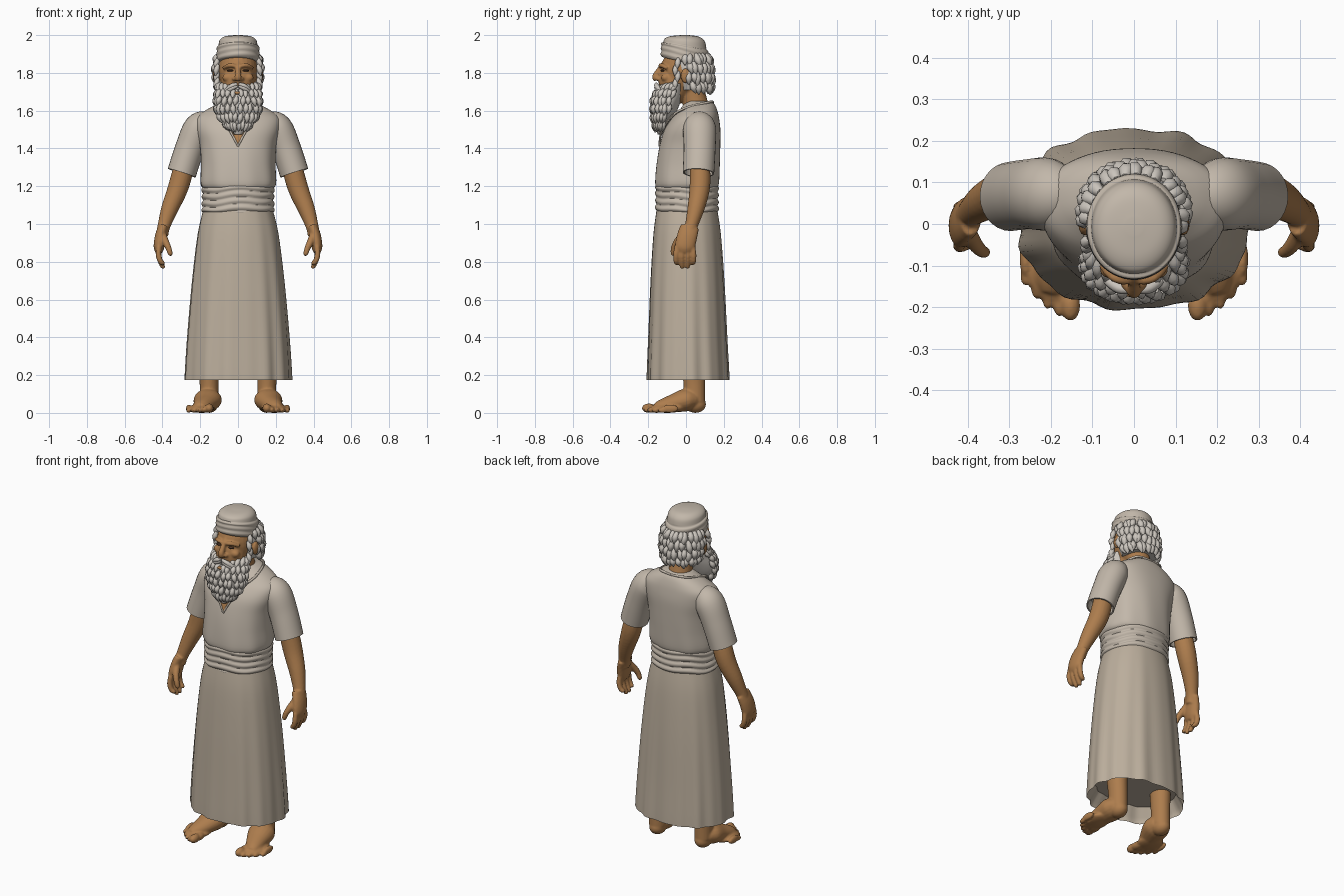
import bpy, bmesh, math, random
from mathutils import Vector

random.seed(4)
cube = bpy.data.objects.get("Cube")
if cube:
    bpy.data.objects.remove(cube)


def material(name, rgb):
    m = bpy.data.materials.new(name)
    m.use_nodes = True
    m.diffuse_color = (*rgb, 1)
    m.node_tree.nodes["Principled BSDF"].inputs["Base Color"].default_value = (*rgb, 1)
    return m


SKIN = material("warm_skin", (0.42, 0.205, 0.075))
EYE = material("dark_eye", (0.07, 0.035, 0.02))
CLOTH = material("tunic_linen", (0.54, 0.475, 0.4))
SKIRT = material("skirt_linen", (0.5, 0.425, 0.335))
HAIR = material("white_hair", (0.6, 0.56, 0.51))


def resample(rows, steps):
    """Smooth curve through rows of numbers."""
    out = []
    for i in range(len(rows) - 1):
        a, b = rows[max(i - 1, 0)], rows[i]
        c, d = rows[i + 1], rows[min(i + 2, len(rows) - 1)]
        for s in range(steps):
            t = s / steps
            out.append([q + t / 2 * (r - p + t * (2 * p - 5 * q + 4 * r - s4 + t * (3 * (q - r) + s4 - p)))
                        for p, q, r, s4 in zip(a, b, c, d)])
    return out + [list(rows[-1])]


def bridge(bm, rings):
    loops = [[bm.verts.new(p) for p in ring] for ring in rings]
    n = len(loops[0])
    for lo, hi in zip(loops, loops[1:]):
        for i in range(n):
            bm.faces.new((lo[i], lo[(i + 1) % n], hi[(i + 1) % n], hi[i]))
    bm.faces.new(loops[0][::-1])
    bm.faces.new(loops[-1])


def on_ring(row, a, power=1.0, ripple=None):
    """Point on an upright ring given as (z, centre y, half width, half depth)."""
    z, cy, rx, ry = row
    k = 1 + (ripple(a, z) if ripple else 0)
    c, s = math.cos(a), math.sin(a)
    return Vector((rx * k * math.copysign(abs(c) ** power, c),
                   cy + ry * k * math.copysign(abs(s) ** power, s), z))


def loft(bm, rows, steps=4, n=56, power=1.0, ripple=None):
    bridge(bm, [[on_ring(r, math.tau * i / n, power, ripple) for i in range(n)]
                for r in resample(rows, steps)])


def tube(bm, rows, steps=4, n=14, flat=1.0, ref=(0, 1, 0), hollow=False):
    """Sweep along rows of (x, y, z, radius); flat widens it along ref."""
    rows = resample(rows, steps)
    pts = [Vector(r[:3]) for r in rows]
    rings = []

    def ring(p, t, r):
        u = Vector(ref)
        u = (u - t * u.dot(t)).normalized()
        v = t.cross(u)
        return [p + u * math.cos(math.tau * i / n) * r * flat + v * math.sin(math.tau * i / n) * r
                for i in range(n)]
    for i, p in enumerate(pts):
        t = (pts[min(i + 1, len(pts) - 1)] - pts[max(i - 1, 0)]).normalized()
        rings.append(ring(p, t, rows[i][3]))
    if hollow:
        r = rows[-1][3] * 0.9
        rings += [ring(p, t, r), ring(p - t * 0.06, t, r)]
    bridge(bm, rings)


def blob(bm, centre, size):
    made = bmesh.ops.create_uvsphere(bm, u_segments=24, v_segments=16, radius=1)["verts"]
    for v in made:
        v.co = Vector(centre) + Vector(a * b for a, b in zip(v.co, size))


def finish(name, bm, mat, mirror=False, voxel=0, angle=45):
    bmesh.ops.recalc_face_normals(bm, faces=bm.faces)
    mesh = bpy.data.meshes.new(name)
    bm.to_mesh(mesh)
    bm.free()
    mesh.materials.append(mat)
    ob = bpy.data.objects.new(name, mesh)
    bpy.context.collection.objects.link(ob)
    bpy.ops.object.select_all(action="DESELECT")
    ob.select_set(True)
    bpy.context.view_layer.objects.active = ob
    bpy.ops.object.shade_smooth_by_angle(angle=math.radians(angle))
    if mirror:
        ob.modifiers.new("mirror", "MIRROR").use_mirror_merge = False
    if voxel:
        r = ob.modifiers.new("merge", "REMESH")
        r.mode, r.voxel_size, r.use_smooth_shade = "VOXEL", voxel, True
        s = ob.modifiers.new("soften", "SMOOTH")
        s.factor, s.iterations = 0.5, 3
    return ob


# Skirt with soft pleats and a turned-in hem
bm = bmesh.new()
loft(bm, [(0.26, 0.012, 0.24, 0.18), (0.2, 0.012, 0.275, 0.212), (0.188, 0.012, 0.28, 0.217), (0.4, 0.01, 0.268, 0.208),
          (0.7, 0.008, 0.243, 0.195), (0.95, 0.006, 0.213, 0.178), (1.09, 0.005, 0.18, 0.158)],
     steps=5, n=96, power=0.9,
     ripple=lambda a, z: (1.15 - z) * (0.018 * math.sin(11 * a + 1) + 0.014 * math.sin(17 * a)))
finish("skirt", bm, SKIRT)

# Wrapped sash made of overlapping rolls
bm = bmesh.new()
loft(bm, [(1.06, 0.005, 0.18, 0.158), (1.075, 0.005, 0.188, 0.164), (1.13, 0.005, 0.186, 0.163),
          (1.19, 0.005, 0.188, 0.164), (1.205, 0.005, 0.18, 0.158)], steps=10, n=72, power=0.92,
     ripple=lambda a, z: 0.055 * abs(math.sin(math.pi * (z - 1.06) / 0.036 + 0.7 * math.sin(2 * a + 1)
                                              + 0.4 * math.sin(5 * a))) - 0.02)
finish("sash", bm, CLOTH, angle=60)

# Tunic body
bm = bmesh.new()
loft(bm, [(1.185, 0.005, 0.18, 0.155), (1.215, 0.005, 0.2, 0.168), (1.32, 0.012, 0.197, 0.167), (1.42, 0.022, 0.203, 0.16),
          (1.5, 0.034, 0.222, 0.148), (1.56, 0.05, 0.222, 0.125), (1.6, 0.064, 0.175, 0.102),
          (1.632, 0.07, 0.115, 0.083), (1.65, 0.07, 0.08, 0.065)], steps=5, n=64, power=0.88,
     ripple=lambda a, z: 0.012 * math.sin(9 * a + 6 * z) * max(0, 1.5 - z) / 0.3)
tunic = finish("tunic", bm, CLOTH, angle=60)

# Short sleeves
bm = bmesh.new()
tube(bm, [(0.15, 0.07, 1.545, 0.055), (0.205, 0.072, 1.51, 0.08), (0.255, 0.072, 1.4, 0.078),
          (0.298, 0.066, 1.27, 0.077)], steps=6, n=28, flat=1.08, hollow=True)
finish("sleeves", bm, CLOTH, mirror=True)

# Open neck: skin triangle lying on the chest, with a rolled edge
bm = bmesh.new()
rows = 12
for i in range(rows):
    z0, z1 = (1.42 + 0.15 * k / rows for k in (i, i + 1))
    w0, w1 = (0.075 * k / rows + 0.001 for k in (i, i + 1))
    bm.faces.new([bm.verts.new(p) for p in ((-w0, -0.2, z0), (w0, -0.2, z0), (w1, -0.2, z1), (-w1, -0.2, z1))])
bmesh.ops.remove_doubles(bm, verts=bm.verts, dist=0.0005)
patch = finish("neck_opening", bm, SKIN)
wrap = patch.modifiers.new("fit", "SHRINKWRAP")
wrap.target, wrap.offset, wrap.wrap_mode = tunic, 0.004, "ABOVE_SURFACE"
bm = bmesh.new()
tube(bm, [(0, -0.142, 1.413, 0.005), (0.04, -0.128, 1.49, 0.006), (0.085, -0.075, 1.57, 0.007),
          (0.12, 0.0, 1.615, 0.007), (0.09, 0.12, 1.645, 0.007), (0, 0.142, 1.645, 0.007)], steps=6, n=8, ref=(1, 0, 0.3))
finish("collar_edge", bm, CLOTH, mirror=True)

# Arms and hands
bm = bmesh.new()
tube(bm, [(0.27, 0.07, 1.37, 0.05), (0.3, 0.075, 1.25, 0.055), (0.325, 0.07, 1.17, 0.053), (0.362, 0.052, 1.08, 0.045),
          (0.392, 0.028, 0.99, 0.034), (0.402, 0.015, 0.94, 0.033)], n=20)
tube(bm, [(0.395, 0.02, 0.985, 0.028), (0.41, 0.006, 0.935, 0.03), (0.418, -0.006, 0.88, 0.029),
          (0.418, -0.01, 0.85, 0.02)], n=18, flat=1.8)
for i, tip in enumerate((0.785, 0.765, 0.765, 0.785)):
    y = -0.048 + 0.028 * i
    tube(bm, [(0.418, y, 0.88, 0.014), (0.421, y * 1.1, 0.84, 0.0155), (0.412, y * 1.1, 0.805, 0.0145),
              (0.396, y, tip + 0.005, 0.012), (0.394, y, tip - 0.002, 0.004)], n=10)
tube(bm, [(0.4, -0.015, 0.945, 0.02), (0.383, -0.048, 0.905, 0.019), (0.367, -0.065, 0.87, 0.016),
          (0.358, -0.068, 0.84, 0.013), (0.357, -0.068, 0.83, 0.004)], n=10)
finish("arms", bm, SKIN, mirror=True, voxel=0.006)

# Legs, feet and toes
bm = bmesh.new()
tube(bm, [(0.155, 0.04, 0.45, 0.062), (0.155, 0.04, 0.25, 0.054), (0.153, 0.044, 0.15, 0.05),
          (0.153, 0.045, 0.06, 0.05)], n=20, flat=1.15)
blob(bm, (0.152, 0.05, 0.045), (0.046, 0.056, 0.045))
tube(bm, [(0.152, 0.05, 0.07, 0.045), (0.16, 0.0, 0.068, 0.06), (0.176, -0.07, 0.05, 0.048),
          (0.196, -0.135, 0.035, 0.034), (0.202, -0.165, 0.03, 0.02)], n=20, flat=1.25, ref=(1, 0.3, 0))
blob(bm, (0.192, -0.1, 0.024), (0.068, 0.09, 0.024))
for i in range(5):
    x, y = 0.153 + 0.027 * i, -0.196 + 0.004 * i + 0.0035 * i * i
    r = 0.026 if i == 0 else 0.0185 - 0.001 * i
    blob(bm, (x, y, r * 0.95), (r * 0.9, 0.038 - 0.003 * i, r * 0.95))
    blob(bm, (x, y + 0.04, 0.022), (r, 0.045, 0.022))
finish("feet", bm, SKIN, mirror=True, voxel=0.006)

# Head: skull, face, neck and ears
bm = bmesh.new()
blob(bm, (0, -0.01, 1.81), (0.104, 0.122, 0.14))
blob(bm, (0, -0.06, 1.75), (0.088, 0.085, 0.12))
tube(bm, [(0, 0.06, 1.58, 0.075), (0, 0.045, 1.66, 0.065), (0, 0.02, 1.76, 0.066)], n=20)
tube(bm, [(0, -0.12, 1.85, 0.012), (0, -0.143, 1.815, 0.014), (0, -0.162, 1.78, 0.018),
          (0, -0.155, 1.762, 0.015)], n=12)
for s in (-1, 1):
    blob(bm, (s * 0.018, -0.145, 1.768), (0.014, 0.016, 0.011))
    blob(bm, (s * 0.055, -0.108, 1.775), (0.028, 0.024, 0.022))
    tube(bm, [(s * 0.01, -0.138, 1.835, 0.009), (s * 0.045, -0.13, 1.84, 0.012), (s * 0.08, -0.1, 1.825, 0.008)],
         n=10, ref=(0, 0, 1))
    blob(bm, (s * 0.118, -0.002, 1.785), (0.016, 0.026, 0.04))
blob(bm, (0, -0.165, 1.694), (0.028, 0.014, 0.009))
finish("head", bm, SKIN, voxel=0.006)
bm = bmesh.new()
blob(bm, (0.04, -0.123, 1.812), (0.018, 0.011, 0.006))
finish("eyes", bm, EYE, mirror=True)


def lock(bm, a, b, out, r):
    """One tapered tuft from a to b, bulging along out."""
    mid = a.lerp(b, 0.5) + out * 0.008
    tube(bm, [(*a, r * 0.5), (*mid, r), (*(b + out * 0.01), 0.002)], steps=3, n=7, ref=(1, 0.2, 0))


def tufts(bm, rows, step, count, start, end, length, r):
    """Cover the rings with staggered tufts between two angles."""
    fine = resample(rows, 4)
    for k in range(0, len(fine) - step, step):
        size = max(0.5, min(1, fine[k][2] / 0.1))
        for i in range(count):
            a = start + (end - start) * (i + 0.5 * (k // step % 2) + random.uniform(-0.2, 0.2)) / (count - 0.5)
            p, q = on_ring(fine[k], a), on_ring(fine[k + step], a + random.uniform(-0.1, 0.1))
            out = Vector((math.cos(a), math.sin(a), 0))
            lock(bm, p, q + (q - p).normalized() * length * random.uniform(0.3, 1), out, r * size)


# Hair behind the ears and sideburns
bm = bmesh.new()
hair = [(1.9, 0.015, 0.1, 0.1), (1.84, 0.025, 0.116, 0.103), (1.77, 0.035, 0.116, 0.1), (1.71, 0.045, 0.1, 0.085)]
loft(bm, hair, n=32)
tufts(bm, hair, 3, 15, -0.15, math.pi + 0.15, 0.03, 0.02)
for s in (-1, 1):
    for i in range(4):
        top = Vector((s * 0.104, -0.04 - 0.012 * (i % 2), 1.88 - 0.036 * i))
        lock(bm, top, top + Vector((s * 0.006, -0.008, -0.06)), Vector((s, 0, 0)), 0.016)
finish("hair", bm, HAIR, angle=60)

# Beard and moustache
bm = bmesh.new()
beard = [(1.745, -0.05, 0.1, 0.045), (1.7, -0.083, 0.107, 0.072), (1.65, -0.1, 0.115, 0.073), (1.59, -0.112, 0.107, 0.06),
         (1.53, -0.125, 0.07, 0.042), (1.475, -0.135, 0.02, 0.015)]
loft(bm, beard, n=32)
tufts(bm, beard, 3, 13, math.pi - 0.2, math.tau + 0.2, 0.015, 0.016)
for s in (-1, 1):
    for drop in (0, 0.012):
        tube(bm, [(s * 0.004, -0.158, 1.742 - drop, 0.008), (s * 0.035, -0.155, 1.73 - drop, 0.013),
                  (s * 0.065, -0.135, 1.705 - drop, 0.011), (s * 0.085, -0.12, 1.68 - drop, 0.002)], n=8, ref=(0, 0, 1))
finish("beard", bm, HAIR, angle=60)

# Cap with a wrapped band, sitting lower at the back
bm = bmesh.new()
loft(bm, [(1.855, 0, 0.1, 0.11), (1.86, 0, 0.112, 0.124), (1.9, 0, 0.112, 0.124), (1.935, 0, 0.11, 0.122),
          (1.945, 0, 0.104, 0.115), (1.975, 0, 0.096, 0.105), (1.993, 0, 0.07, 0.075), (2, 0, 0.02, 0.02)],
     steps=6, n=56, ripple=lambda a, z: 0 if z > 1.945 else
     0.05 * abs(math.sin(math.pi * (z - 1.855) / 0.03 + 0.4 * math.sin(2 * a))) - 0.02)
for v in bm.verts:
    v.co.z -= 0.24 * v.co.y * min(1, (2 - v.co.z) / 0.08)
    v.co.y -= 0.006
finish("cap", bm, CLOTH, angle=60)
